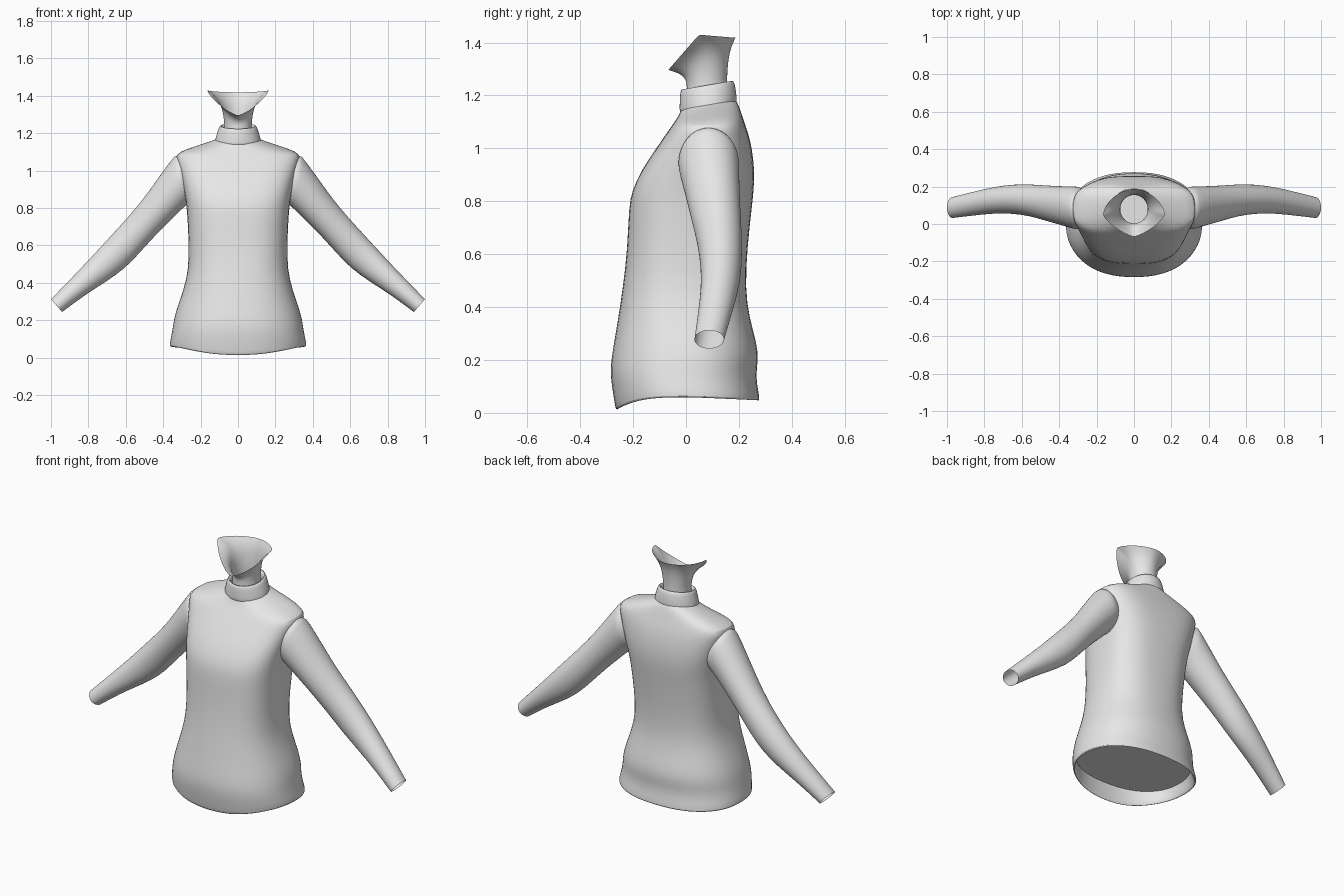
import bpy, bmesh
from math import sin, cos, pi
from mathutils import Vector

if "Cube" in bpy.data.objects:
    bpy.data.objects.remove(bpy.data.objects["Cube"])

grey = bpy.data.materials.new("plain_grey")
grey.use_nodes = True
grey.diffuse_color = (0.8, 0.8, 0.8, 1)
grey.node_tree.nodes["Principled BSDF"].inputs["Base Color"].default_value = (0.8, 0.8, 0.8, 1)

SEG = 32
ANGLES = [2 * pi * i / SEG for i in range(SEG)]


def power(v, n):
    """Signed power, for rounded-box cross-sections."""
    return (1 if v >= 0 else -1) * abs(v) ** (2 / n)


def finish(name, bm, subdivide=True):
    bmesh.ops.recalc_face_normals(bm, faces=bm.faces)
    mesh = bpy.data.meshes.new(name)
    bm.to_mesh(mesh)
    bm.free()
    mesh.materials.append(grey)
    obj = bpy.data.objects.new(name, mesh)
    bpy.context.collection.objects.link(obj)
    if subdivide:
        obj.modifiers.new("Smooth", "SUBSURF").levels = 1
        obj.modifiers["Smooth"].render_levels = 1
    for o in bpy.context.selected_objects:
        o.select_set(False)
    obj.select_set(True)
    bpy.context.view_layer.objects.active = obj
    bpy.ops.object.shade_smooth_by_angle(angle=pi / 4)
    return obj


def loft(name, rings):
    """Skin a list of closed rings into an open tube."""
    bm = bmesh.new()
    rows = [[bm.verts.new(p) for p in ring] for ring in rings]
    for a, b in zip(rows, rows[1:]):
        for i in range(SEG):
            j = (i + 1) % SEG
            bm.faces.new((a[i], a[j], b[j], b[i]))
    return finish(name, bm)


def section(z, half_w, front, back, n=2.0, tilt=0.0, drop=0.0):
    """Horizontal ring; tilt raises the back, drop lowers the front."""
    yc, ry = (front + back) / 2, (back - front) / 2
    ring = []
    for a in ANGLES:
        y = ry * power(sin(a), n)
        dz = tilt * y - drop * max(0, -sin(a)) ** 3 - drop * 0.25 * max(0, sin(a))
        ring.append(Vector((half_w * power(cos(a), n), yc + y, z + dz)))
    return ring


# Torso, starting with the turned-in hem
torso_rings = [
    section(0.13, 0.335, -0.265, 0.25, 2.3),
    section(0.065, 0.352, -0.255, 0.265, 2.3, drop=0.045),
    section(0.057, 0.360, -0.262, 0.275, 2.3, drop=0.047),
    section(0.062, 0.368, -0.268, 0.280, 2.3, drop=0.047),
    section(0.085, 0.365, -0.274, 0.276, 2.3, drop=0.03),
    section(0.14, 0.353, -0.288, 0.264, 2.3),
    section(0.20, 0.345, -0.284, 0.275, 2.3),
    section(0.26, 0.330, -0.274, 0.270, 2.3),
    section(0.36, 0.293, -0.257, 0.240, 2.4),
    section(0.47, 0.265, -0.240, 0.225, 2.5),
    section(0.62, 0.264, -0.222, 0.232, 2.7),
    section(0.78, 0.273, -0.217, 0.250, 2.8),
    section(0.84, 0.280, -0.205, 0.257, 2.9),
    section(0.92, 0.295, -0.168, 0.260, 3),
    section(1.00, 0.315, -0.113, 0.250, 3),
    section(1.06, 0.332, -0.072, 0.235, 3),
    section(1.09, 0.328, -0.054, 0.222, 3, tilt=0.04),
    section(1.11, 0.285, -0.044, 0.214, 2.8, tilt=0.08),
    section(1.135, 0.205, -0.030, 0.204, 2.4, tilt=0.13),
    section(1.16, 0.125, -0.020, 0.194, 2.1, tilt=0.15),
    section(1.175, 0.105, -0.010, 0.182, 2, tilt=0.15),
]
loft("torso", torso_rings)

# Flat panel closing the body just inside the hem
bm = bmesh.new()
bm.faces.new([bm.verts.new(p) for p in section(0.125, 0.338, -0.266, 0.252, 2.3)])
finish("waist_panel", bm, subdivide=False)

# Folded collar band
loft("collar", [
    section(1.150, 0.108, -0.008, 0.180, 2, tilt=0.15),
    section(1.150, 0.122, -0.023, 0.191, 2, tilt=0.15),
    section(1.160, 0.124, -0.025, 0.193, 2, tilt=0.15),
    section(1.200, 0.113, -0.024, 0.190, 2, tilt=0.16),
    section(1.234, 0.101, -0.022, 0.183, 2, tilt=0.17),
    section(1.241, 0.094, -0.016, 0.175, 2, tilt=0.17),
    section(1.235, 0.082, -0.003, 0.163, 2, tilt=0.17),
    section(1.180, 0.080, 0.000, 0.160, 2, tilt=0.15),
])

# Neck, flaring to a rim that dips under the chin
rim = []
for a in ANGLES:
    s = sin(a)
    n = 1.35 if s < 0 else 1.75
    y = 0.05 + (0.118 if s < 0 else 0.138) * power(s, n)
    z = 1.43 - 0.135 * max(0, -s) ** 1.5 - 0.012 * max(0, s)
    rim.append(Vector((0.165 * power(cos(a), n), y, z)))
neck_base = section(1.24, 0.073, 0.003, 0.155)
neck = [section(1.15, 0.078, 0.0, 0.16), section(1.20, 0.075, 0.002, 0.157), neck_base]
for up, out in ((0.25, 0.04), (0.5, 0.15), (0.7, 0.34), (0.87, 0.64), (1, 1)):
    ring = []
    for low, high in zip(neck_base, rim):
        p = low.lerp(high, out)
        p.z = low.z + (high.z - low.z) * up
        ring.append(p)
    neck.append(ring)
loft("neck", neck)

# Sleeves: upper edge x, z; lower edge x, z; centre y; half depth
SLEEVE = [
    (0.285, 1.06, 0.225, 0.85, 0.085, 0.095),
    (0.328, 1.085, 0.272, 0.82, 0.085, 0.115),
    (0.345, 1.072, 0.285, 0.807, 0.086, 0.115),
    (0.41, 0.985, 0.355, 0.74, 0.097, 0.105),
    (0.50, 0.855, 0.445, 0.65, 0.112, 0.094),
    (0.59, 0.748, 0.525, 0.56, 0.128, 0.085),
    (0.69, 0.640, 0.605, 0.475, 0.134, 0.078),
    (0.79, 0.530, 0.705, 0.405, 0.128, 0.071),
    (0.90, 0.415, 0.825, 0.330, 0.108, 0.063),
    (1.00, 0.312, 0.940, 0.243, 0.088, 0.056),
]
for side, label in ((1, "left"), (-1, "right")):
    rings = []
    for tx, tz, bx, bz, yc, ry in SLEEVE:
        top, low = Vector((side * tx, yc, tz)), Vector((side * bx, yc, bz))
        mid, half = (top + low) / 2, (top - low) / 2
        rings.append([mid + half * cos(a) + Vector((0, ry * sin(a), 0)) for a in ANGLES])
    loft(label + "_sleeve", rings)
